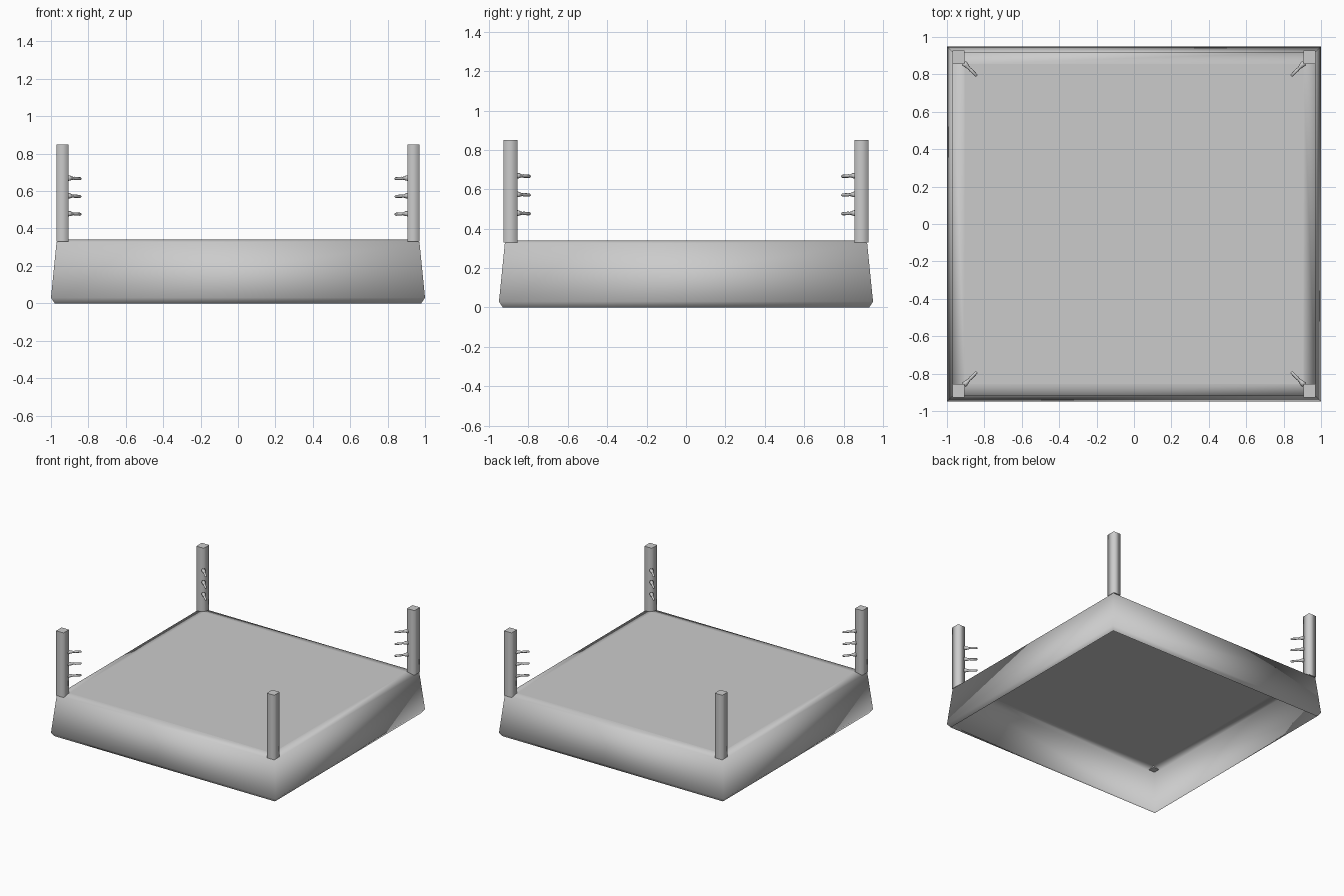
import bpy, bmesh, math
from mathutils import Vector

if "Cube" in bpy.data.objects:
    bpy.data.objects.remove(bpy.data.objects["Cube"])


def make_object(name, bm, smooth=True, recalc=True):
    if recalc:
        bmesh.ops.recalc_face_normals(bm, faces=bm.faces)
    for f in bm.faces:
        f.smooth = smooth
    me = bpy.data.meshes.new(name)
    bm.to_mesh(me)
    bm.free()
    ob = bpy.data.objects.new(name, me)
    bpy.context.collection.objects.link(ob)
    return ob


HX, HY, DECK = 1.0, 0.95, 0.34

# Flared apron: stacked rectangular rings (inset from outline, height), open below
bm = bmesh.new()
rings = []
for inset, z in [(0.095, DECK), (0.03, 0.328), (0.0, 0.03), (0.02, 0.0)]:
    x, y = HX - inset, HY - inset
    rings.append([bm.verts.new((sx * x, sy * y, z))
                  for sx, sy in ((-1, -1), (1, -1), (1, 1), (-1, 1))])
for a, b in zip(rings, rings[1:]):
    for i in range(4):
        j = (i + 1) % 4
        bm.faces.new((b[i], b[j], a[j], a[i]))
make_object("apron", bm, recalc=False)

# Flat deck
bm = bmesh.new()
bm.faces.new([bm.verts.new((sx * 0.905, sy * 0.855, DECK))
              for sx, sy in ((-1, -1), (1, -1), (1, 1), (-1, 1))])
make_object("deck", bm, smooth=False, recalc=False)


# Square corner post, soft-shaded sides with a crisp top
def corner_post(sx, sy):
    bm = bmesh.new()
    bmesh.ops.create_cube(bm, size=1)
    for v in bm.verts:
        v.co = (sx * 0.938 + v.co.x * 0.066, sy * 0.8915 + v.co.y * 0.07,
                0.59 + v.co.z * 0.52)
    for e in bm.edges:
        if abs(e.verts[0].co.z - e.verts[1].co.z) < 0.01:
            e.smooth = False
    make_object("corner_post", bm)


# Rope tensioner: turned profile (distance along axis, radius) aimed at the centre
def tensioner(sx, sy, z):
    bm = bmesh.new()
    start = Vector((sx * 0.91, sy * 0.861, z))
    axis = Vector((-sx, -sy, -0.06)).normalized()
    side = axis.cross(Vector((0, 0, 1))).normalized()
    up = side.cross(axis)
    n, loops = 8, []
    for d, r in [(0, 0.016), (0.018, 0.013), (0.042, 0.007), (0.05, 0.009),
                 (0.094, 0.008), (0.098, 0.005)]:
        loops.append([bm.verts.new(start + axis * d
                      + side * (r * math.cos(2 * math.pi * k / n))
                      + up * (r * math.sin(2 * math.pi * k / n))) for k in range(n)])
    for a, b in zip(loops, loops[1:]):
        for k in range(n):
            m = (k + 1) % n
            bm.faces.new((a[k], a[m], b[m], b[k]))
    bm.faces.new(loops[0])
    bm.faces.new(loops[-1])
    make_object("rope_tensioner", bm)


for sx in (-1, 1):
    for sy in (-1, 1):
        corner_post(sx, sy)
        for z in (0.48, 0.575, 0.67):
            tensioner(sx, sy, z)
